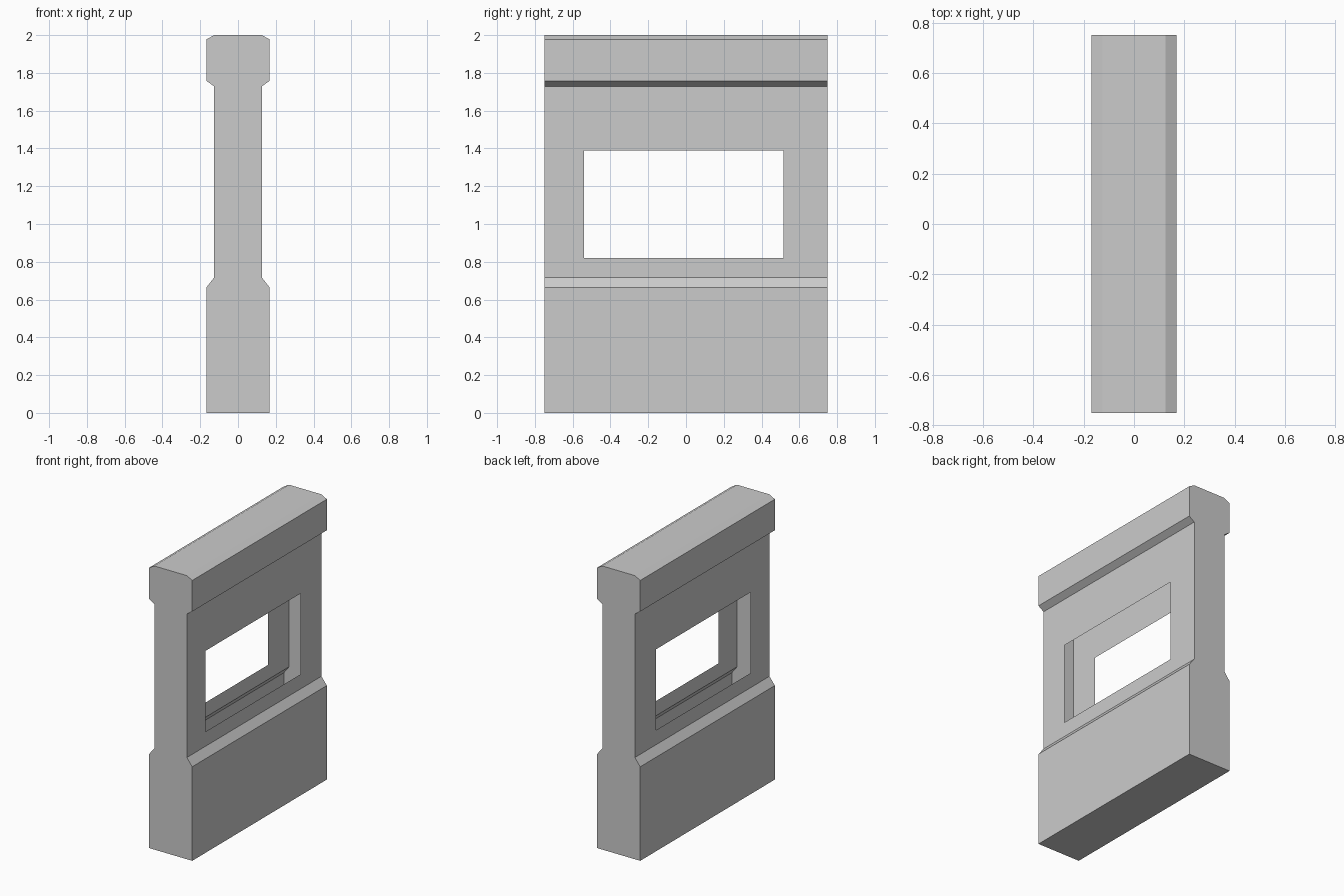
import bpy
import bmesh

if "Cube" in bpy.data.objects:
    bpy.data.objects.remove(bpy.data.objects["Cube"])

DEPTH = 0.75                        # half length along y
HOLE_Y = (-0.54, 0.515)             # window opening
HOLE_Z = (0.82, 1.39)

# Right half of the wall cross-section (x, z), bottom to top
half = [(0.168, 0), (0.168, 0.663), (0.126, 0.717), (0.126, 1.729),
        (0.168, 1.758), (0.168, 1.977), (0.126, 2.0)]
profile = half + [(-x, z) for x, z in reversed(half)]

bm = bmesh.new()

# Hollow wall shell: the profile swept along y, with both ends closed
front = [bm.verts.new((x, -DEPTH, z)) for x, z in profile]
back = [bm.verts.new((x, DEPTH, z)) for x, z in profile]
bm.faces.new(front)
bm.faces.new(reversed(back))
n = len(profile)
sides = [bm.faces.new((front[i], back[i], back[(i + 1) % n], front[(i + 1) % n]))
         for i in range(n)]
bmesh.ops.recalc_face_normals(bm, faces=bm.faces)


def cut_window(face):
    """Replace a flat wall panel with a four-piece frame around the opening."""
    outer = list(face.verts)
    mid_z = face.calc_center_median().z
    inner = [bm.verts.new((v.co.x, HOLE_Y[v.co.y > 0], HOLE_Z[v.co.z > mid_z]))
             for v in outer]
    bmesh.ops.delete(bm, geom=[face], context='FACES_ONLY')
    for i in range(4):
        j = (i + 1) % 4
        bm.faces.new((outer[i], outer[j], inner[j], inner[i]))


# Window openings in the two thin middle panels
panels = [f for f in sides if abs(f.normal.x) > 0.99
          and abs(f.calc_center_median().x) < 0.14]
for panel in panels:
    cut_window(panel)

bm.normal_update()
mesh = bpy.data.meshes.new("window_wall")
bm.to_mesh(mesh)
bm.free()
wall = bpy.data.objects.new("window_wall", mesh)
bpy.context.collection.objects.link(wall)
